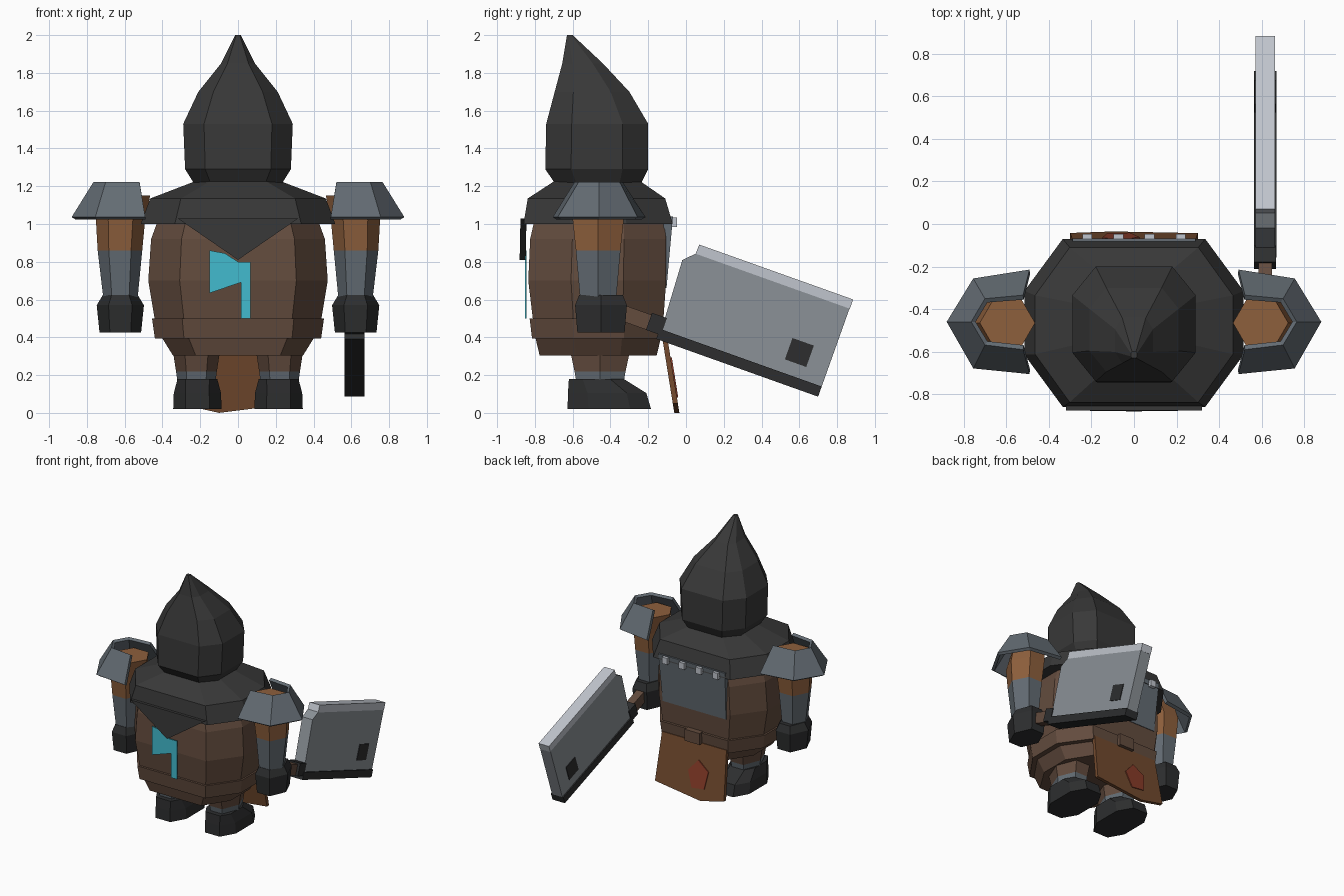
import bpy, bmesh, math
from mathutils import Vector

if "Cube" in bpy.data.objects:
    bpy.data.objects.remove(bpy.data.objects["Cube"])


def mat(name, r, g, b):
    m = bpy.data.materials.new(name)
    m.diffuse_color = (r, g, b, 1)
    m.use_nodes = True
    m.node_tree.nodes["Principled BSDF"].inputs["Base Color"].default_value = m.diffuse_color
    return m


DARK = mat("charcoal_cloth", .040, .040, .040)
BROWN = mat("dark_brown_leather", .125, .072, .048)
TAN = mat("tan_cloth", .27, .115, .046)
APRON = mat("apron_leather", .17, .068, .027)
RED = mat("rust_red", .25, .045, .022)
STEEL = mat("blue_grey_steel", .125, .148, .17)
BLADE = mat("blade_steel", .26, .285, .31)
EDGE = mat("bright_edge", .53, .56, .61)
BLACK = mat("soot_black", .026, .027, .028)
CYAN = mat("cyan_paint", .055, .50, .62)


def loft(name, rings, mats, caps=True):
    """Skin a stack of rings; mats gives one material per band."""
    bm = bmesh.new()
    vs = [[bm.verts.new(p) for p in r] for r in rings]
    uniq = list(dict.fromkeys(mats))
    n = len(rings[0])
    for i in range(len(rings) - 1):
        for j in range(n if caps else n - 1):
            k = (j + 1) % n
            f = bm.faces.new((vs[i][j], vs[i][k], vs[i + 1][k], vs[i + 1][j]))
            f.material_index = uniq.index(mats[min(i, len(mats) - 1)])
    if caps:
        bm.faces.new(vs[0]).material_index = uniq.index(mats[0])
        bm.faces.new(vs[-1]).material_index = uniq.index(mats[-1])
    bmesh.ops.recalc_face_normals(bm, faces=bm.faces)
    me = bpy.data.meshes.new(name)
    bm.to_mesh(me)
    bm.free()
    for m in uniq:
        me.materials.append(m)
    ob = bpy.data.objects.new(name, me)
    bpy.context.collection.objects.link(ob)
    return ob


def octa(z, x, yf, yb, kx=.65, ky=.38, cx=0):
    """Chamfered rectangle ring between front yf and back yb."""
    c, h = (yf + yb) / 2, (yb - yf) / 2
    pts = [(kx * x, -h), (x, -ky * h), (x, ky * h), (kx * x, h),
           (-kx * x, h), (-x, ky * h), (-x, -ky * h), (-kx * x, -h)]
    return [(cx + px, c + py, z) for px, py in pts]


def hexa(z, cx, cy, rx, hy):
    """Hexagon ring pointing along x, hy = half depth."""
    return [(cx + rx * math.cos(a * math.pi / 3),
             cy + hy / .866 * math.sin(a * math.pi / 3), z) for a in range(6)]


def slab_y(name, pts, m, y0, y1, lean=0, z0=0):
    """Thin x-z plate between y0 and y1, leaning along y with height."""
    return loft(name, [[(x, y + lean * (z - z0), z) for x, z in pts]
                       for y in (y0, y1)], [m])


def slab_blade(name, pts, m, x0, x1):
    """Plate in the tilted u-v plane of the cleaver."""
    def at(x, u, v):
        return (x, -.13 + .942 * u + .336 * v, .44 - .336 * u + .942 * v)
    return loft(name, [[at(x, u, v) for u, v in pts] for x in (x0, x1)], [m])


def rect(cx, cz, hx, hz):
    return [(cx - hx, cz - hz), (cx + hx, cz - hz), (cx + hx, cz + hz), (cx - hx, cz + hz)]


# Pointed hood
loft("hood", [octa(z, x, f, b, .62, .5) for z, x, f, b in [
    (1.21, .23, -.69, -.24), (1.29, .28, -.745, -.20), (1.53, .29, -.74, -.20),
    (1.70, .21, -.695, -.30), (1.85, .09, -.655, -.44), (2.0, .015, -.63, -.60)]], [DARK])

# Shoulder mantle and its front point
loft("mantle", [octa(*r) for r in [
    (1.0, .515, -.86, -.07), (1.135, .465, -.838, -.11), (1.225, .23, -.70, -.24)]], [DARK])
slab_y("mantle_point", [(-.32, 1.03), (.32, 1.03), (0, .81)], DARK, -.877, -.845, .02, 1)

# Barrel body, belt and lower skirt
loft("body", [octa(*r) for r in [
    (.49, .44, -.81, -.12), (.70, .475, -.835, -.105),
    (.92, .46, -.825, -.105), (1.03, .42, -.80, -.12)]], [BROWN])
loft("belt", [octa(*r) for r in [
    (.395, .44, -.815, -.11), (.50, .455, -.828, -.10)]], [BROWN])
loft("skirt", [octa(*r) for r in [
    (.305, .345, -.775, -.155), (.41, .41, -.80, -.13)]], [BROWN])
slab_y("belt_buckle", rect(0, .46, .065, .045), BROWN, -.12, -.075)

# Painted mark on the front
slab_y("front_mark", [(-.15, .86), (-.07, .845), (0, .80), (.065, .80), (.065, .50),
                      (.015, .50), (.015, .69), (-.15, .635)], CYAN, -.853, -.845)

# Rear plate with rivets
slab_y("rear_plate", [(-.29, 1.04), (.29, 1.04), (.275, .66), (-.275, .66)],
       STEEL, -.115, -.07, .09, 1.03)
for x in (-.22, -.073, .073, .22):
    slab_y("plate_rivet", rect(x, 1.01, .023, .025), EDGE, -.08, -.047)

# Rear apron with a five-sided patch
slab_y("apron", [(-.28, .42), (.28, .42), (.30, .05), (-.10, .0), (-.30, .045)],
       APRON, -.062, -.035, -.16, 0)
slab_y("apron_patch", [(-.065 + .092 * math.sin(a * math.tau / 5 + .1),
                        .18 + .115 * math.cos(a * math.tau / 5 + .1)) for a in range(5)],
       RED, -.036, -.028, -.16, 0)

for s, side in ((-1, "left"), (1, "right")):
    # Arm: upper sleeve, forearm guard, glove
    loft(side + "_arm", [hexa(z, s * cx, -.465, rx, hy) for z, cx, rx, hy in [
        (.60, .622, .090, .095), (.86, .625, .118, .118),
        (1.02, .622, .130, .135), (1.15, .595, .130, .112)]], [STEEL, TAN, TAN])
    loft(side + "_glove", [hexa(z, s * .623, -.45, rx, hy) for z, rx, hy in [
        (.425, .110, .125), (.57, .125, .137), (.625, .092, .115)]], [BLACK])
    # Flared shoulder guard, open on the inner side
    low = [(.49, -.225), (.75, -.265), (.87, -.46), (.75, -.67), (.49, -.695)]
    top = [(.52, -.345), (.695, -.36), (.755, -.46), (.695, -.56), (.52, -.58)]
    guard = loft(side + "_shoulder_guard",
                 [[(s * x, y, z) for x, y in ring] for ring, z in ((low, 1.03), (top, 1.215))],
                 [STEEL], caps=False)
    mod = guard.modifiers.new("thickness", "SOLIDIFY")
    mod.thickness, mod.offset = .025, 0
    # Leg and boot
    loft(side + "_leg", [hexa(z, s * .22, -.455, rx, hy) for z, rx, hy in [
        (.16, .10, .125), (.22, .108, .135), (.36, .13, .165)]], [STEEL, BROWN])
    loft(side + "_boot", [octa(z, hx, f, b, kx, .5, s * .215) for z, hx, f, b, kx in [
        (.02, .128, -.627, -.185, .5), (.105, .125, -.625, -.21, .5),
        (.18, .105, -.62, -.33, .6)]], [BLACK])

# Cleaver held in the right hand
slab_blade("blade", [(0, 0), (.90, 0), (.90, .44), (.035, .44), (-.02, .385)], BLADE, .572, .662)
slab_blade("blade_edge", [(.035, .437), (.902, .437), (.902, .492), (.037, .492)], EDGE, .572, .662)
slab_blade("blade_spine", [(-.01, -.055), (.90, -.055), (.90, .002), (-.01, .002)], BLACK, .563, .671)
slab_blade("blade_window", rect(.728, .132, .06, .06), BLACK, .567, .667)
slab_blade("cleaver_guard", rect(-.035, .02, .042, .048), BLACK, .565, .667)
slab_blade("cleaver_handle", rect(-.19, .015, .13, .042), BROWN, .586, .648)
